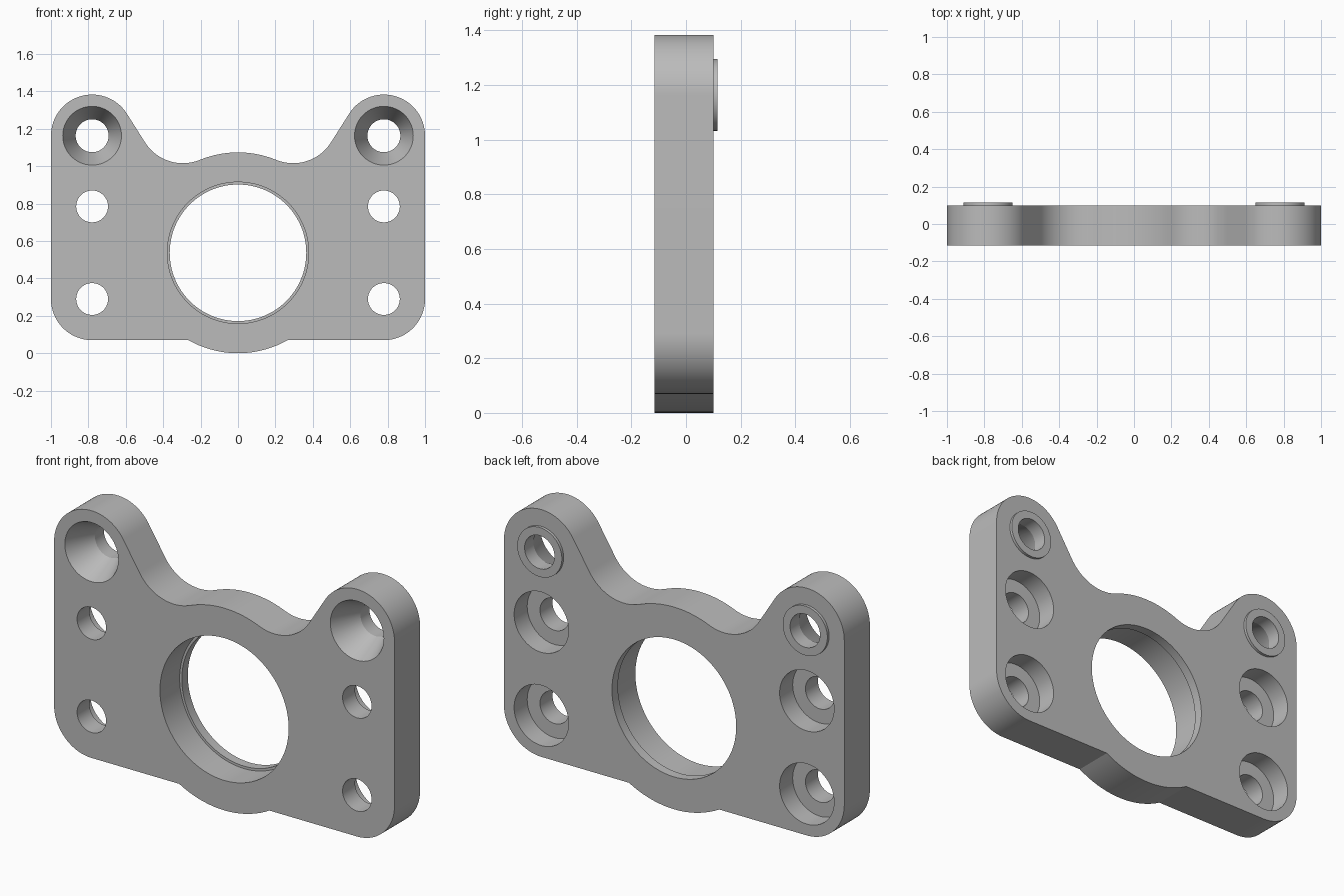
import bpy, bmesh
from math import sin, cos, asin, atan2, hypot, acos, pi, degrees

FRONT, BACK = -0.115, 0.10          # plate faces
RIM, EAR_X, EAR_Z = 0.22, 0.78, 1.163
HUB_Z, HUB_R, FILLET = 0.537, 0.537, 0.24
BASE = 0.07

cube = bpy.data.objects.get("Cube")
if cube:
    bpy.data.objects.remove(cube, do_unlink=True)

grey = bpy.data.materials.new("plain grey")
grey.use_nodes = True
colour = (0.5, 0.5, 0.5, 1)
grey.diffuse_color = colour
for node in grey.node_tree.nodes:
    if node.type == 'BSDF_PRINCIPLED':
        node.inputs["Base Color"].default_value = colour


def finish(name, bm):
    bmesh.ops.recalc_face_normals(bm, faces=bm.faces)
    mesh = bpy.data.meshes.new(name)
    bm.to_mesh(mesh)
    bm.free()
    mesh.materials.append(grey)
    obj = bpy.data.objects.new(name, mesh)
    bpy.context.collection.objects.link(obj)
    return obj


def activate(obj):
    bpy.ops.object.select_all(action='DESELECT')
    obj.select_set(True)
    bpy.context.view_layer.objects.active = obj


def arc(x, z, r, start, end):
    n = max(4, int(abs(degrees(end - start)) / 3))
    return [(x + r * cos(start + (end - start) * i / n),
             z + r * sin(start + (end - start) * i / n)) for i in range(n + 1)]


def lathe(name, x, z, profile, ring=False, steps=96):
    """Revolve (radius, y) points about an axis along y; ring closes the loop."""
    bm = bmesh.new()
    loops = [[bm.verts.new((x + r * cos(2 * pi * i / steps), y,
                            z + r * sin(2 * pi * i / steps)))
              for i in range(steps)] for r, y in profile]
    pairs = list(zip(loops, loops[1:]))
    if ring:
        pairs.append((loops[-1], loops[0]))
    else:
        bm.faces.new(loops[0])
        bm.faces.new(loops[-1])
    for a, b in pairs:
        for i in range(steps):
            j = (i + 1) % steps
            bm.faces.new((a[i], a[j], b[j], b[i]))
    return finish(name, bm)


# Half outline: hub bulge, lower corner, ear, valley fillet, hub crown
valley_z = 1.016 + FILLET
valley_x = ((HUB_R + FILLET) ** 2 - (valley_z - HUB_Z) ** 2) ** 0.5
dx, dz = EAR_X - valley_x, EAR_Z - valley_z
slope = atan2(dz, dx) - acos((FILLET + RIM) / hypot(dx, dz))
crown = atan2(valley_z - HUB_Z, valley_x)
half = arc(0, HUB_Z, HUB_R, -pi / 2, asin((BASE - HUB_Z) / HUB_R))
half += arc(EAR_X, BASE + RIM, RIM, -pi / 2, 0)
half += arc(EAR_X, EAR_Z, RIM, 0, pi + slope)
half += arc(valley_x, valley_z, FILLET, slope, crown - pi)
half += arc(0, HUB_Z, HUB_R, crown, pi / 2)[1:]
outline = half + [(-x, z) for x, z in reversed(half[1:-1])]

# Plate body
bm = bmesh.new()
face = bm.faces.new([bm.verts.new((x, FRONT, z)) for x, z in outline])
made = bmesh.ops.extrude_face_region(bm, geom=[face])["geom"]
bmesh.ops.translate(bm, vec=(0, BACK - FRONT, 0),
                    verts=[v for v in made if isinstance(v, bmesh.types.BMVert)])
plate = finish("mounting_plate", bm)

# Stepped centre bore, countersunk ear holes, counterbored side holes
cutters = [lathe("bore_cutter", 0, HUB_Z, [(0.378, -0.2), (0.378, 0.05),
                                           (0.365, 0.05), (0.365, 0.2)], steps=128)]
for x in (-EAR_X, EAR_X):
    cutters.append(lathe("ear_cutter", x, EAR_Z, [(0.157, -0.2), (0.157, FRONT),
                                                  (0.088, 0.04), (0.088, 0.2)]))
    for z in (BASE + RIM, 0.785):
        cutters.append(lathe("side_cutter", x, z, [(0.085, -0.2), (0.085, -0.01),
                                                   (0.16, -0.01), (0.16, 0.2)]))
activate(plate)
for cutter in cutters:
    cutter.hide_render = True
    mod = plate.modifiers.new("hole", 'BOOLEAN')
    mod.operation = 'DIFFERENCE'
    mod.solver = 'EXACT'
    mod.object = cutter
    bpy.ops.object.modifier_apply(modifier=mod.name)
    bpy.data.objects.remove(cutter, do_unlink=True)

# Raised ring behind each ear hole
parts = [plate]
for side, x in (("right", -EAR_X), ("left", EAR_X)):
    parts.append(lathe(side + "_ear_boss", x, EAR_Z,
                       [(0.088, BACK), (0.131, BACK), (0.131, 0.115), (0.088, 0.115)],
                       ring=True))

for part in parts:
    activate(part)
    bpy.ops.object.shade_smooth_by_angle(angle=0.35)
